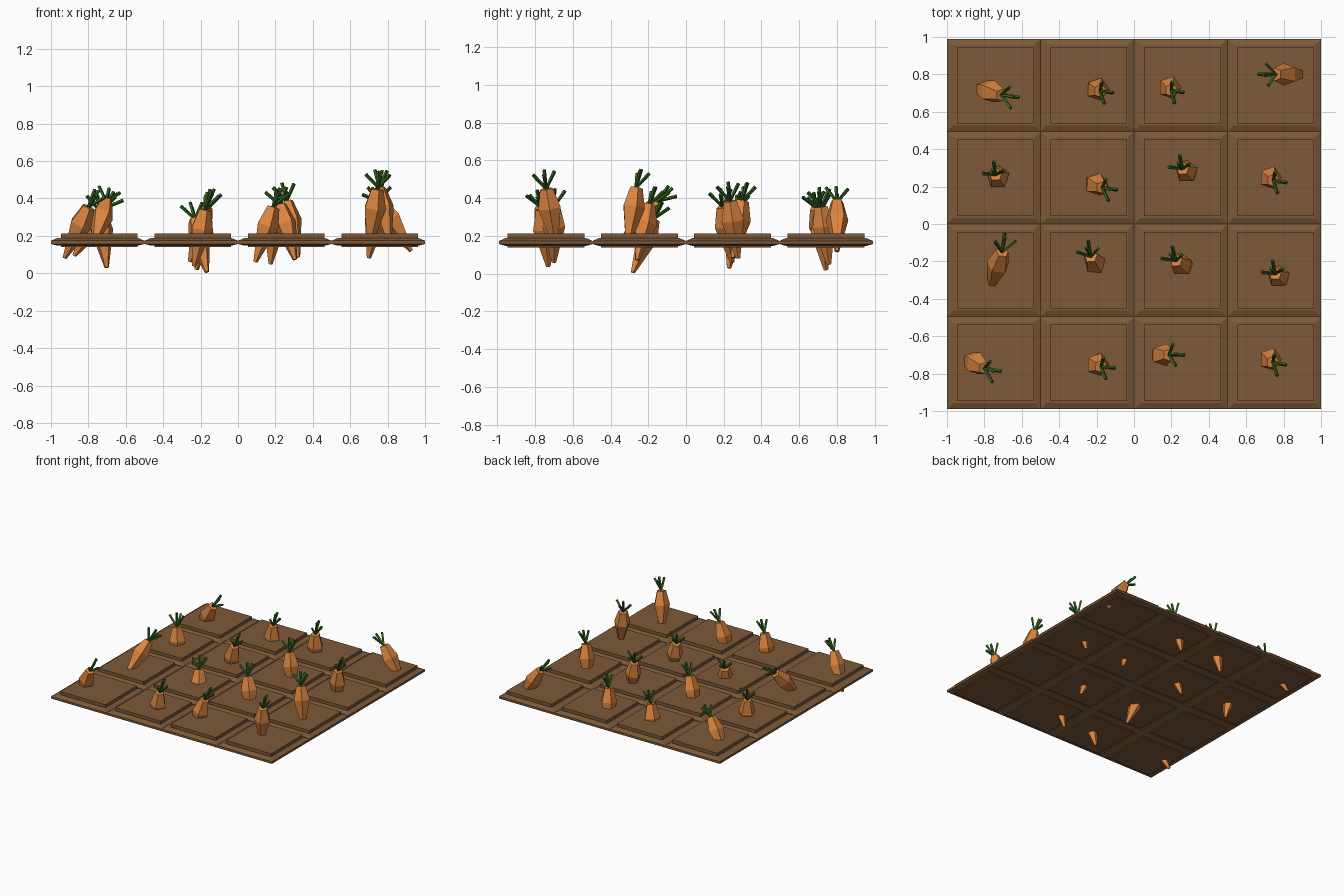
import bpy, bmesh, math
from mathutils import Vector, Quaternion

if "Cube" in bpy.data.objects:
    bpy.data.objects.remove(bpy.data.objects["Cube"])


def material(name, rgb):
    m = bpy.data.materials.new(name)
    m.diffuse_color = (*rgb, 1)
    m.use_nodes = True
    m.node_tree.nodes["Principled BSDF"].inputs["Base Color"].default_value = m.diffuse_color
    return m


SOIL = material("soil brown", (0.205, 0.100, 0.040))
ORANGE = material("carrot orange", (0.72, 0.235, 0.050))
GREEN = material("leaf green", (0.032, 0.125, 0.014))


def loft(name, rings, mat):
    """Mesh skinned through rings of equal point count, capped at both ends."""
    bm = bmesh.new()
    loops = [[bm.verts.new(p) for p in ring] for ring in rings]
    n = len(loops[0])
    for a, b in zip(loops, loops[1:]):
        for i in range(n):
            j = (i + 1) % n
            bm.faces.new((a[i], a[j], b[j], b[i]))
    bm.faces.new(loops[0][::-1])
    bm.faces.new(loops[-1])
    bmesh.ops.recalc_face_normals(bm, faces=bm.faces)
    me = bpy.data.meshes.new(name)
    bm.to_mesh(me)
    bm.free()
    me.materials.append(mat)
    return me


def place(name, mesh, loc, rot=None):
    ob = bpy.data.objects.new(name, mesh)
    bpy.context.collection.objects.link(ob)
    ob.location = loc
    if rot:
        ob.rotation_mode = 'QUATERNION'
        ob.rotation_quaternion = rot
    return ob


def rect(hx, hy, z, cx=0.0):
    return [(cx - hx, -hy, z), (cx + hx, -hy, z), (cx + hx, hy, z), (cx - hx, hy, z)]


def circle(r, z, n):
    return [(r * math.cos(math.tau * i / n), r * math.sin(math.tau * i / n), z) for i in range(n)]


# soil tiles: bevelled slab with a raised plate above and a thin one below
PX, PY = 0.5, 0.495
tile = loft("soil_tile", [
    rect(.204, .204, .140, .008), rect(.204, .204, .148, .008),
    rect(.217, .215, .148), rect(PX / 2, PY / 2, .157), rect(PX / 2, PY / 2, .174),
    rect(.217, .215, .188), rect(.204, .204, .188, .008), rect(.204, .204, .213, .008),
], SOIL)
for i in range(4):
    for j in range(4):
        place("soil_tile", tile, ((i - 1.5) * PX, (j - 1.5) * PY, 0))

# carrot root (origin at the crown) and leaf stalk
L = 0.31
root = loft("carrot_root", [circle(.012, -L, 5), circle(.063, -.105, 5), circle(.036, 0, 5)], ORANGE)
stalk = loft("leaf_stalk", [circle(.008, -.01, 4), circle(.010, .105, 4)], GREEN)

# each carrot: crown point, tip point, turn in degrees
carrots = [
    ((-.71, .69, .35), (-.86, .74, .12), 0),
    ((-.18, .71, .325), (-.22, .74, .035), 0),
    ((.20, .715, .355), (.175, .755, .07), 0),
    ((.76, .80, .38), (.92, .80, .13), 180),
    ((-.74, .265, .335), (-.70, .225, .015), 90),
    ((-.17, .195, .355), (-.25, .24, .09), 0),
    ((.26, .297, .385), (.32, .25, .09), 90),
    ((.745, .233, .385), (.70, .275, .09), 0),
    ((-.705, -.15, .385), (-.77, -.35, .16), 90),
    ((-.23, -.174, .29), (-.165, -.285, 0), 90),
    ((.225, -.195, .365), (.305, -.26, .07), 90),
    ((.755, -.265, .455), (.81, -.31, .15), 90),
    ((-.80, -.77, .355), (-.915, -.705, .11), 0),
    ((-.176, -.762, .34), (-.235, -.73, .045), 0),
    ((.187, -.70, .355), (.10, -.70, .085), 0),
    ((.743, -.74, .45), (.70, -.69, .145), 0),
]
Z, Y = Vector((0, 0, 1)), Vector((0, 1, 0))
for crown, tip, turn in carrots:
    crown = Vector(crown)
    rot = Z.rotation_difference(crown - Vector(tip)) @ Quaternion(Z, math.radians(turn))
    place("carrot_root", root, crown, rot)
    # leaf fan: heading and lean of each stalk
    for heading, lean in ((0, 34), (95, 34), (-80, 34), (20, 8)):
        q = rot @ Quaternion(Z, math.radians(heading)) @ Quaternion(Y, math.radians(lean))
        place("leaf_stalk", stalk, crown, q)
